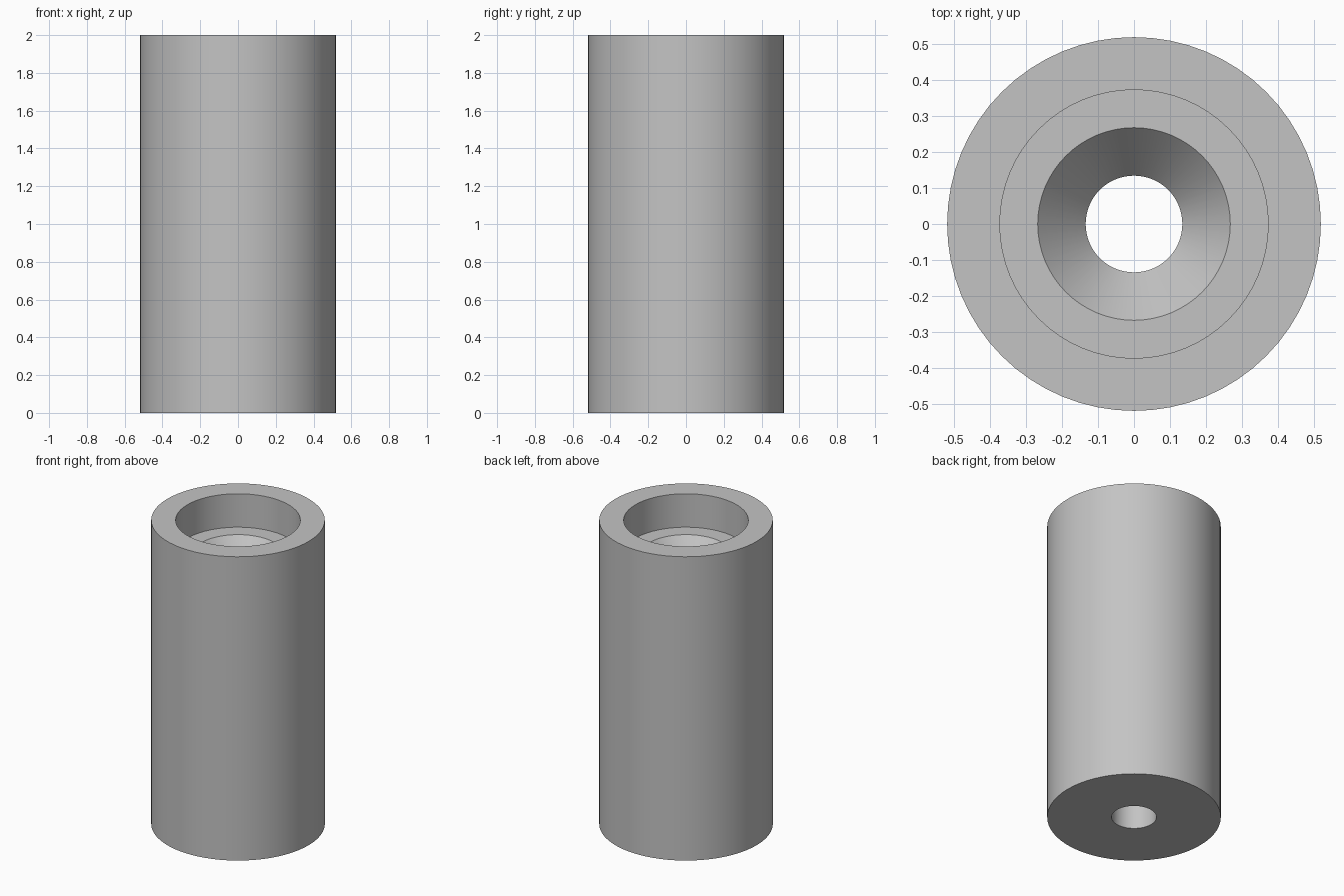
import bpy
import bmesh
import math

SEGMENTS = 64

cube = bpy.data.objects.get("Cube")
if cube:
    bpy.data.objects.remove(cube, do_unlink=True)

# Plain grey finish
grey = bpy.data.materials.new("light_grey")
grey.use_nodes = True
color = (0.55, 0.55, 0.55, 1)
grey.diffuse_color = color
grey.node_tree.nodes["Principled BSDF"].inputs["Base Color"].default_value = color

# Closed half-section (radius, height): outer wall, counterbore, ledge, countersink, through hole
profile = [(0.518, 0), (0.518, 2), (0.372, 2), (0.372, 1.78),
           (0.267, 1.78), (0.134, 1.63), (0.134, 0)]

# Spin the section into a sleeve
bm = bmesh.new()
verts = [bm.verts.new((r, 0, z)) for r, z in profile]
edges = [bm.edges.new((a, b)) for a, b in zip(verts, verts[1:] + verts[:1])]
bmesh.ops.spin(bm, geom=verts + edges, cent=(0, 0, 0), axis=(0, 0, 1),
               angle=math.tau, steps=SEGMENTS, use_merge=True)
bmesh.ops.remove_doubles(bm, verts=bm.verts, dist=0.0001)
bmesh.ops.recalc_face_normals(bm, faces=bm.faces)

mesh = bpy.data.meshes.new("sleeve")
bm.to_mesh(mesh)
bm.free()
mesh.materials.append(grey)
sleeve = bpy.data.objects.new("sleeve", mesh)
bpy.context.collection.objects.link(sleeve)

# Smooth round walls, crisp rims
bpy.ops.object.select_all(action="DESELECT")
sleeve.select_set(True)
bpy.context.view_layer.objects.active = sleeve
bpy.ops.object.shade_smooth_by_angle(angle=math.radians(30))
